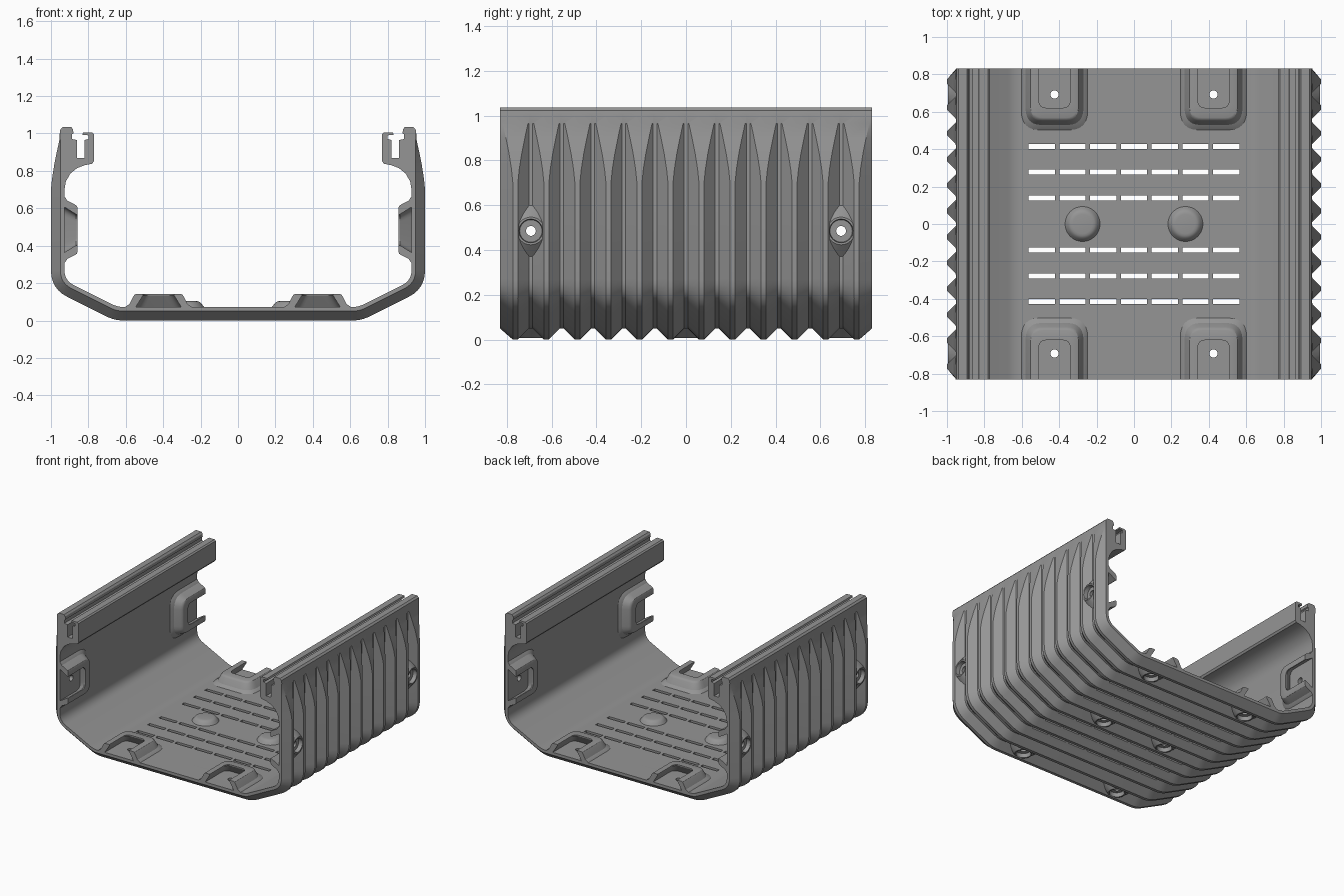
import bpy, bmesh, math
from mathutils import Vector, Matrix

if "Cube" in bpy.data.objects:
    bpy.data.objects.remove(bpy.data.objects["Cube"], do_unlink=True)

PITCH = 0.1385           # rib spacing
END = 6 * PITCH          # half length
GROOVE = 0.008           # half width of a groove floor
FLOOR, WALL = 0.072, 0.928   # inner surfaces
WALL_Z = 0.485           # height of the wall fixings

grey = bpy.data.materials.new("Grey plastic")
grey.use_nodes = True
grey.diffuse_color = (0.3, 0.3, 0.3, 1)
grey.node_tree.nodes["Principled BSDF"].inputs["Base Color"].default_value = (0.3, 0.3, 0.3, 1)


def finish(name, bm):
    bmesh.ops.recalc_face_normals(bm, faces=bm.faces)
    mesh = bpy.data.meshes.new(name)
    bm.to_mesh(mesh)
    bm.free()
    mesh.materials.append(grey)
    ob = bpy.data.objects.new(name, mesh)
    bpy.context.collection.objects.link(ob)
    return ob


def activate(ob):
    bpy.ops.object.select_all(action='DESELECT')
    ob.select_set(True)
    bpy.context.view_layer.objects.active = ob


def smooth(ob):
    activate(ob)
    bpy.ops.object.shade_smooth_by_angle(angle=math.radians(30))


def rounded(corner, before, after, radius, n=6):
    """Points of a soft corner between two straight runs."""
    c = Vector(corner)
    u, v = (Vector(before) - c).normalized(), (Vector(after) - c).normalized()
    t = radius * math.tan((math.pi - u.angle(v)) / 2)
    a, b = c + u * t, c + v * t
    return [a * (1 - s) ** 2 + c * 2 * s * (1 - s) + b * s * s
            for s in [i / n for i in range(n + 1)]]


def wall_curve(inset, radius):
    """Floor-to-wall bend, offset inwards from the rib crests."""
    low = (0.66 - 0.236 * inset, inset)
    high = (1 - inset, 0.17 + 0.617 * inset)
    return (rounded(low, (0, inset), high, radius + 0.05)
            + rounded(high, low, (1 - inset, 1), radius))


def bridge(bm, rings, closed):
    """Quads between neighbouring rings of vertices."""
    for r, s in zip(rings, rings[1:]):
        n = len(r)
        for i in range(n if closed else n - 1):
            j = (i + 1) % n
            bm.faces.new((r[i], r[j], s[j], s[i]))


# ---- ribbed shell: section swept along y, crests narrowing to the top ----
crest = wall_curve(0, 0.16) + [Vector(p) for p in
        ((1, 0.7), (0.994, 0.76), (0.983, 0.83), (0.969, 0.9), (0.955, 0.965))]
valley = wall_curve(0.05, 0.11) + [Vector((0.95, p.y)) for p in crest[-5:]]
rail = [(0.953, 1.0), (0.95, 1.022), (0.938, 1.035), (0.892, 1.035), (0.882, 1.022),
        (0.88, 1.0), (0.888, 0.995), (0.888, 0.97), (0.862, 0.965), (0.862, 0.87),
        (0.82, 0.87), (0.82, 0.965), (0.80, 0.97), (0.80, 0.99), (0.832, 0.993),
        (0.828, 1.006), (0.78, 1.006), (0.77, 0.997), (0.77, 0.852), (0.78, 0.838),
        (0.82, 0.83), (0.86, 0.815), (0.895, 0.787), (0.92, 0.745), (WALL, 0.70)]
inside = [Vector(p) for p in rail] + wall_curve(FLOOR, 0.09)[::-1]

stations = []            # (groove centre, side, on crest)
for k in range(-6, 7):
    for side, top in ((-1, True), (-1, False), (1, False), (1, True)):
        if abs(k) == 6 and side * k > 0:
            continue
        stations.append((k, side, top))

bm = bmesh.new()
rings = []
for k, side, top in stations:
    floor_half = 0 if abs(k) == 6 and not top else GROOVE
    half = []
    for c, v in zip(crest, valley):
        p = c if top else v
        d = floor_half + (min((c - v).length, 0.055) if top else 0)
        half.append((p.x, k * PITCH + side * d, p.y))
    d = floor_half + (0.05 if top else 0)
    half += [(p.x, k * PITCH + side * d, p.y) for p in inside]
    loop = half + [(-x, y, z) for x, y, z in reversed(half)]
    rings.append([bm.verts.new(p) for p in loop])
bridge(bm, rings, True)
bm.faces.new(rings[0])
bm.faces.new(rings[-1])
shell = finish("ribbed_shell", bm)


# ---- screw seats: cones filling the grooves, bored from outside ----
seats = []               # (point on the inner surface, outward direction)
for sy in (-1, 1):
    for sx in (-1, 1):
        seats.append((Vector((sx * 0.425, sy * 5 * PITCH, FLOOR)), Vector((0, 0, -1))))
        seats.append((Vector((sx * WALL, sy * 5 * PITCH, WALL_Z)), Vector((sx, 0, 0))))
for sx in (-1, 1):
    seats.append((Vector((sx * 0.275, 0, FLOOR)), Vector((0, 0, -1))))


def seat_cones(bm, low, high, r1, r2):
    for point, out in seats:
        turn = out.to_track_quat('Z', 'Y').to_matrix().to_4x4()
        bmesh.ops.create_cone(bm, cap_ends=True, segments=32, radius1=r1, radius2=r2,
                              depth=high - low,
                              matrix=Matrix.Translation(point + out * (low + high) / 2) @ turn)


def combine(bm, operation):
    tool = finish("cutter", bm)
    tool.hide_render = True
    activate(shell)
    mod = shell.modifiers.new("combine", 'BOOLEAN')
    mod.operation, mod.solver, mod.object = operation, 'EXACT', tool
    bpy.ops.object.modifier_apply(modifier=mod.name)
    bpy.data.objects.remove(tool, do_unlink=True)


bm = bmesh.new()
seat_cones(bm, 0.01, 0.066, 0.128, 0.062)
combine(bm, 'UNION')
bm = bmesh.new()
seat_cones(bm, 0.035, 0.1, 0.05, 0.056)
combine(bm, 'DIFFERENCE')

# screw holes and rows of vent slots
bm = bmesh.new()
seat_cones(bm, -0.03, 0.09, 0.022, 0.022)
for row in (-3, -2, -1, 1, 2, 3):
    for col in range(-3, 4):
        place = Matrix.Translation((col * 0.1645, row * PITCH, 0.05))
        bmesh.ops.create_cube(bm, size=1, matrix=place @ Matrix.Diagonal((0.14, 0.027, 0.16, 1)))
combine(bm, 'DIFFERENCE')
smooth(shell)


# ---- raised pockets, open at the ends of the shell ----
def u_path(half, depth, radius):
    a, b = (-half, depth), (half, depth)
    return ([Vector((-half, 0))] + rounded(a, (-half, 0), b, radius)
            + rounded(b, a, (half, 0), radius) + [Vector((half, 0))])


def pocket(name, place):
    bm = bmesh.new()
    rings = []
    for half, depth, radius, height in (
            (0.182, 0.335, 0.10, -0.006), (0.175, 0.325, 0.10, 0.003),
            (0.155, 0.302, 0.09, 0.016), (0.135, 0.28, 0.07, 0.056),
            (0.128, 0.272, 0.065, 0.066), (0.118, 0.263, 0.06, 0.07),
            (0.083, 0.21, 0.04, 0.07), (0.083, 0.21, 0.04, 0.062),
            (0.125, 0.25, 0.05, -0.006)):
        rings.append([bm.verts.new(place(p.x, p.y, height))
                      for p in u_path(half, depth, radius)])
    bridge(bm, rings + rings[:1], False)
    bm.faces.new([r[0] for r in rings])
    bm.faces.new([r[-1] for r in rings])
    smooth(finish(name, bm))


for sy, end in ((-1, "front"), (1, "back")):
    for sx, hand in ((-1, "right"), (1, "left")):
        pocket(f"floor_pocket_{end}_{hand}",
               lambda u, v, w: (sx * 0.425 + u, sy * (END - v), FLOOR + w))
        pocket(f"wall_pocket_{end}_{hand}",
               lambda u, v, w: (sx * (WALL - w), sy * (END - v), WALL_Z + u))

# ---- low round domes over the middle screw seats ----
for sx, hand in ((-1, "right"), (1, "left")):
    bm = bmesh.new()
    rings = []
    for r, z in ((0.098, 0.066), (0.092, 0.074), (0.083, 0.086), (0.074, 0.097),
                 (0.064, 0.102), (0.052, 0.104)):
        rings.append([bm.verts.new((sx * 0.275 + r * math.cos(t), r * math.sin(t), z))
                      for t in [i * math.tau / 32 for i in range(32)]])
    bridge(bm, rings, True)
    bm.faces.new(rings[0])
    bm.faces.new(rings[-1])
    smooth(finish(f"floor_dome_{hand}", bm))
